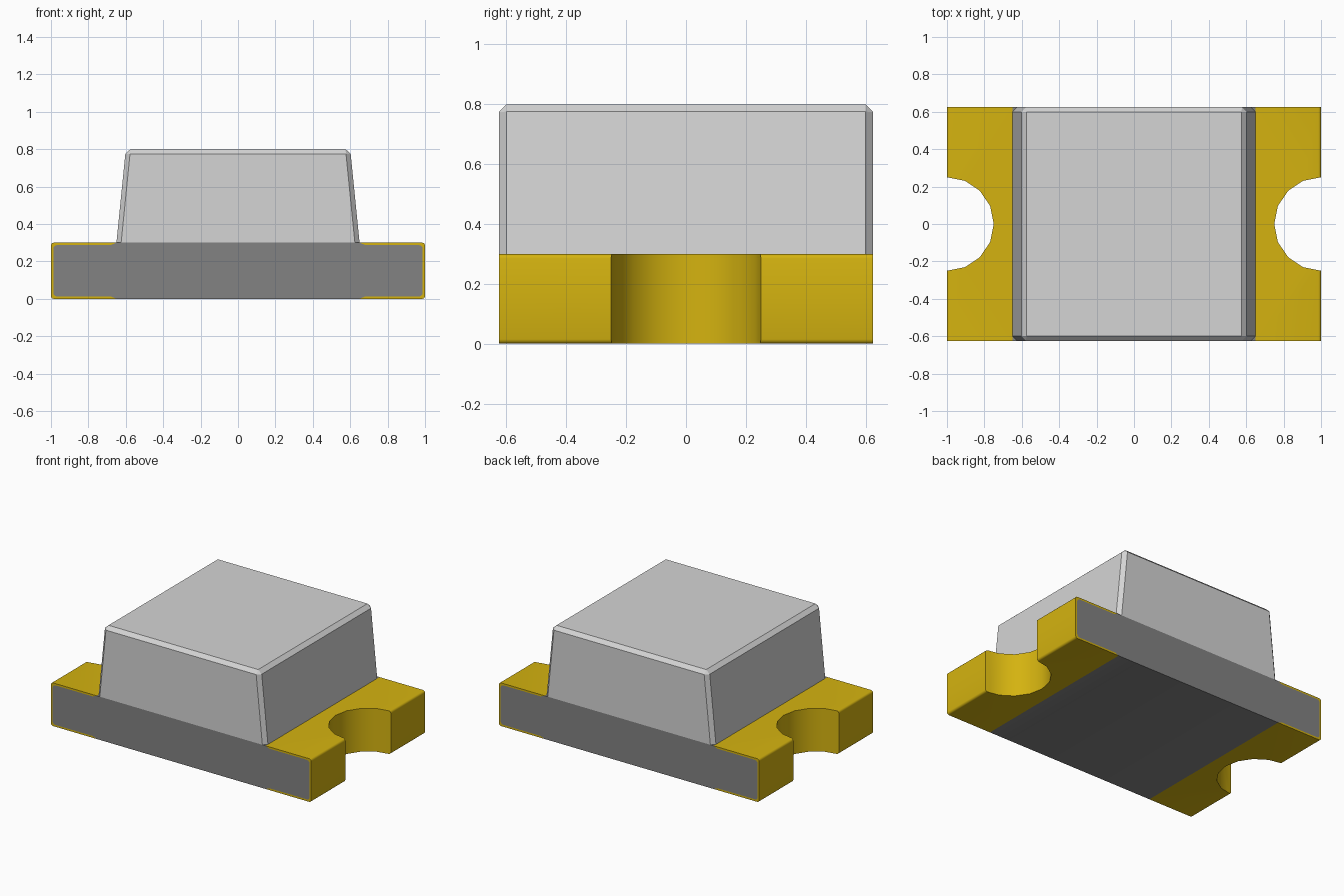
import bpy, bmesh, math

if "Cube" in bpy.data.objects:
    bpy.data.objects.remove(bpy.data.objects["Cube"], do_unlink=True)

HALF_Y, HEIGHT, PLATE, NOTCH_R = 0.625, 0.3, 0.0125, 0.25


def material(name, colour):
    m = bpy.data.materials.new(name)
    m.use_nodes = True
    m.diffuse_color = (*colour, 1)
    m.node_tree.nodes["Principled BSDF"].inputs["Base Color"].default_value = (*colour, 1)
    return m


gold = material("gold plating", (0.66, 0.45, 0.005))
grey = material("board grey", (0.225, 0.225, 0.225))
white = material("lens light grey", (0.66, 0.66, 0.66))


def to_object(name, bm, *mats):
    bmesh.ops.recalc_face_normals(bm, faces=bm.faces)
    me = bpy.data.meshes.new(name)
    bm.to_mesh(me)
    bm.free()
    ob = bpy.data.objects.new(name, me)
    bpy.context.collection.objects.link(ob)
    for m in mats:
        me.materials.append(m)
    return ob


def prism(name, profile, *mats):
    """Extrude an x-z profile across the full depth."""
    bm = bmesh.new()
    face = bm.faces.new([bm.verts.new((x, -HALF_Y, z)) for x, z in profile])
    ext = bmesh.ops.extrude_face_region(bm, geom=[face])["geom"]
    bmesh.ops.translate(bm, vec=(0, 2 * HALF_Y, 0),
                        verts=[v for v in ext if isinstance(v, bmesh.types.BMVert)])
    return to_object(name, bm, *mats)


def corner(cx, cz, r):
    """Rounded upper outer corner, from the top to the side."""
    return [(cx + r * math.sin(a), cz + r * math.cos(a))
            for a in (0, math.pi / 6, math.pi / 3, math.pi / 2)]


def flip_z(points):
    return [(x, HEIGHT - z) for x, z in reversed(points)]


def cut_notches(ob, sides):
    """Cut the half-round end notches and smooth their walls."""
    for s in sides:
        bm = bmesh.new()
        bmesh.ops.create_cone(bm, cap_ends=True, segments=16, radius1=NOTCH_R,
                              radius2=NOTCH_R, depth=1)
        bmesh.ops.translate(bm, verts=bm.verts, vec=(s, 0, HEIGHT / 2))
        cutter = to_object("notch_cutter", bm, gold)
        cutter.hide_render = True
        mod = ob.modifiers.new("notch", "BOOLEAN")
        mod.operation, mod.solver, mod.object = "DIFFERENCE", "EXACT", cutter
        select(ob)
        bpy.ops.object.modifier_apply(modifier=mod.name)
        bpy.data.objects.remove(cutter, do_unlink=True)
    bpy.ops.object.shade_smooth_by_angle(angle=math.radians(35))


def select(ob):
    bpy.ops.object.select_all(action="DESELECT")
    ob.select_set(True)
    bpy.context.view_layer.objects.active = ob


# Shared boundary between board and plating, upper half then lower half
inner = [(0.65, HEIGHT), (0.68, HEIGHT - PLATE)] + corner(0.9675, HEIGHT - PLATE - 0.02, 0.02)
inner = inner + flip_z(inner)
outer = corner(1 - 0.015, HEIGHT - 0.015, 0.015)
outer = outer + flip_z(outer)

# Board core, with plated notch walls
board = prism("board", inner + [(-x, z) for x, z in reversed(inner)], grey, gold)
cut_notches(board, (-1, 1))
for p in board.data.polygons:
    c = p.center
    in_notch = math.hypot(abs(c.x) - 1, c.y) < NOTCH_R + 0.001
    p.material_index = int(in_notch and abs(p.normal.z) < 0.1)

# Wrapped end terminals
for s, side in ((1, "left"), (-1, "right")):
    terminal = prism(side + "_terminal", [(s * x, z) for x, z in outer + inner[::-1]], gold)
    cut_notches(terminal, (s,))

# Tapered lens with chamfered edges
bm = bmesh.new()
bmesh.ops.create_cube(bm, size=1)
for v in bm.verts:
    top = v.co.z > 0
    v.co = (math.copysign(0.6 if top else 0.65, v.co.x),
            math.copysign(HALF_Y, v.co.y), 0.8 if top else HEIGHT)
edges = [e for e in bm.edges if any(v.co.z > 0.5 for v in e.verts)]
bmesh.ops.bevel(bm, geom=edges, offset=0.025, segments=1, affect="EDGES")
to_object("lens", bm, white)
